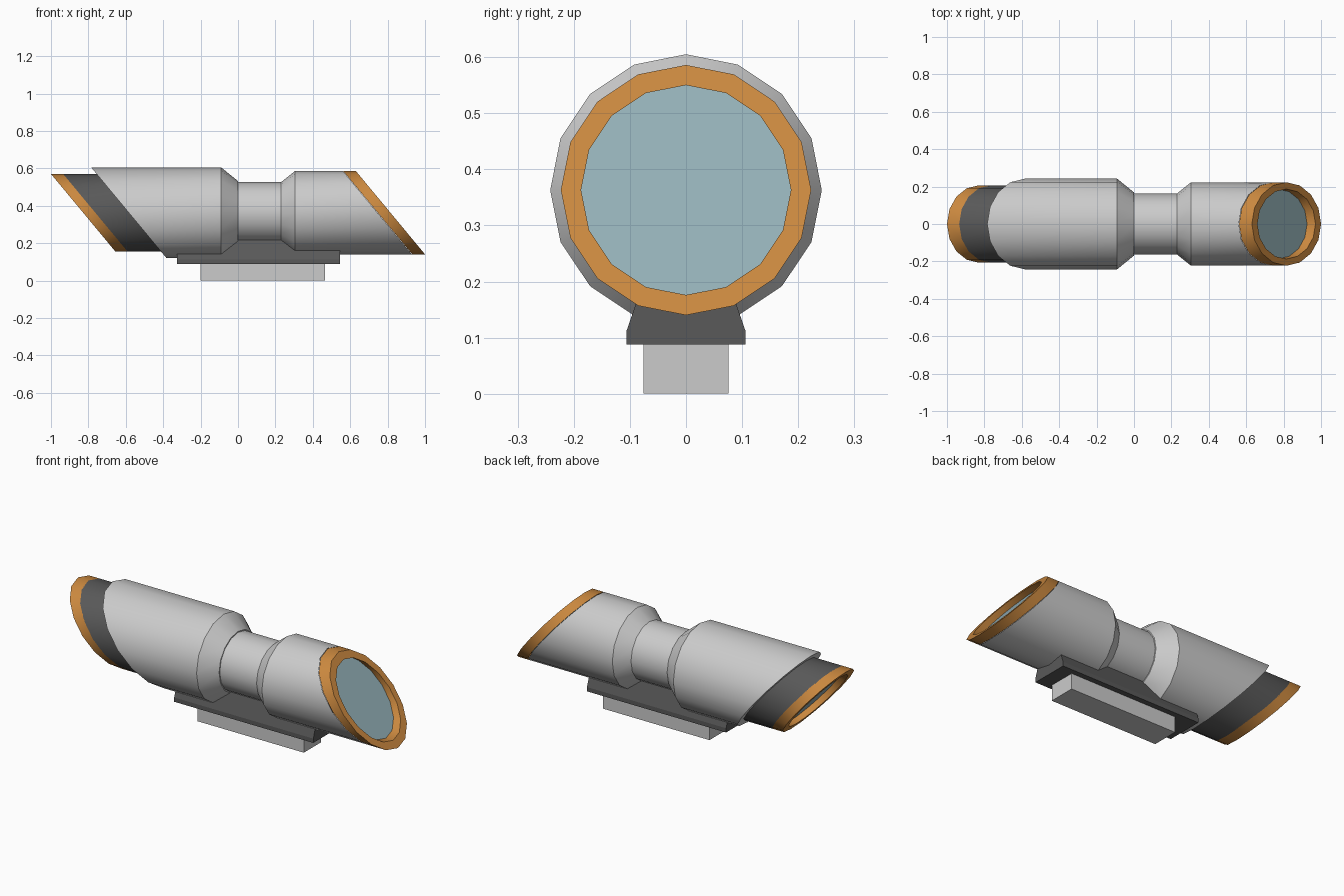
import bpy, bmesh, math

if "Cube" in bpy.data.objects:
    bpy.data.objects.remove(bpy.data.objects["Cube"])

SIDES, AXIS_Z, K = 16, 0.363, 0.83   # K = slant of the cut ends (x per z)


def material(name, rgb):
    m = bpy.data.materials.new(name)
    m.diffuse_color = (*rgb, 1)
    m.use_nodes = True
    m.node_tree.nodes["Principled BSDF"].inputs["Base Color"].default_value = m.diffuse_color
    return m


ORANGE = material("orange", (0.60, 0.25, 0.05))
DARK = material("dark_grey", (0.10, 0.10, 0.10))
GLASS = material("glass_blue", (0.30, 0.44, 0.48))


def finish(name, bm, mat=None, smooth=False):
    bmesh.ops.recalc_face_normals(bm, faces=bm.faces)
    me = bpy.data.meshes.new(name)
    bm.to_mesh(me)
    bm.free()
    ob = bpy.data.objects.new(name, me)
    bpy.context.collection.objects.link(ob)
    if mat:
        me.materials.append(mat)
    if smooth:
        bpy.ops.object.select_all(action='DESELECT')
        ob.select_set(True)
        bpy.context.view_layer.objects.active = ob
        bpy.ops.object.shade_smooth_by_angle(angle=math.radians(30))
    return ob


def tube(name, stations, mat=None, caps=()):
    """Loft rings along x; each station is (x, radius, slant)."""
    bm = bmesh.new()
    rings = []
    for x, r, k in stations:
        ring = []
        for i in range(SIDES):
            a = math.tau * i / SIDES
            z = r * math.cos(a)
            ring.append(bm.verts.new((x - k * z, r * math.sin(a), AXIS_Z + z)))
        rings.append(ring)
    for a, b in zip(rings, rings[1:]):
        for i in range(SIDES):
            j = (i + 1) % SIDES
            bm.faces.new((a[i], a[j], b[j], b[i]))
    for c in caps:
        bm.faces.new(rings[c])
    return finish(name, bm, mat, True)


def prism(name, profile, x0, x1, mat=None):
    """Extrude a y-z half profile, mirrored in y, from x0 to x1."""
    pts = profile + [(-y, z) for y, z in reversed(profile)]
    bm = bmesh.new()
    face = bm.faces.new([bm.verts.new((x0, y, z)) for y, z in pts])
    new = bmesh.ops.extrude_face_region(bm, geom=[face])["geom"]
    bmesh.ops.translate(bm, vec=(x1 - x0, 0, 0),
                        verts=[v for v in new if isinstance(v, bmesh.types.BMVert)])
    return finish(name, bm, mat)


# Main tubes: slanted hood, narrow waist with flared front tube
tube("rear_hood", [(-0.584, 0.242, K), (-0.09, 0.242, 0), (0, 0.169, 0)], caps=(0, -1))
tube("waist_and_front_tube", [(-0.02, 0.163, 0), (0.23, 0.163, 0),
                              (0.305, 0.223, 0), (0.745, 0.223, K)])
tube("rear_inner_tube", [(-0.763, 0.207, K), (-0.55, 0.207, K)], DARK)

# Rims and recessed lenses at both ends: face x, inner direction, outer radius
for side, x, d, r in (("front", 0.815, -1, 0.223), ("rear", -0.828, 1, 0.207)):
    ri = r - 0.036
    tube(side + "_rim", [(x + d * 0.068, r, K), (x, r, K), (x, ri, K),
                         (x + d * 0.05, ri, K)], ORANGE)
    tube(side + "_lens", [(x + d * 0.045, ri, K)], GLASS, caps=(0,))

# Mount below the tube
prism("mount_saddle", [(0.106, 0.088), (0.106, 0.112), (0.06, 0.245)], -0.325, 0.545, DARK)
prism("mount_foot", [(0.076, 0.0), (0.076, 0.088)], -0.20, 0.465)
